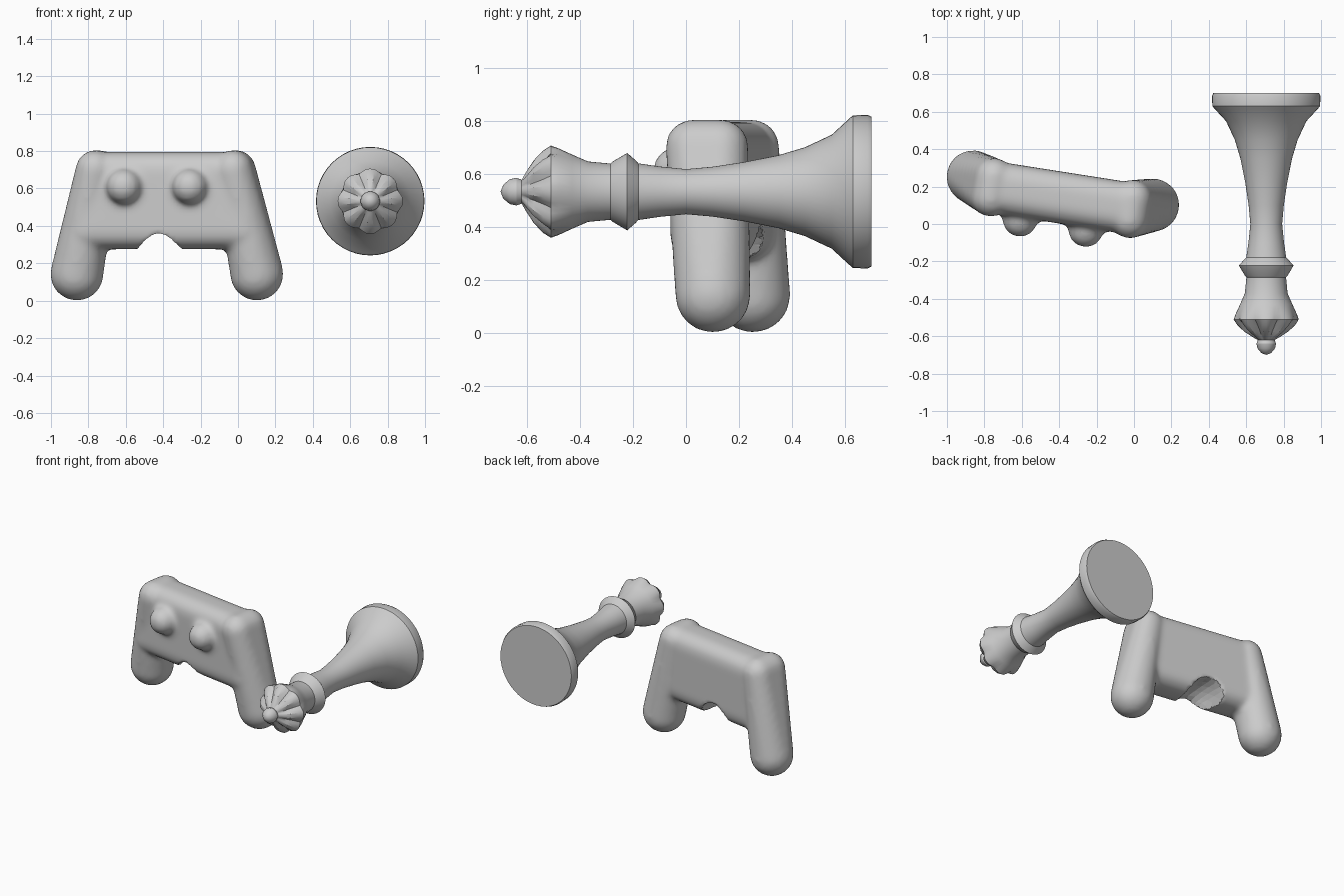
import bpy, bmesh
from math import sin, cos, pi, radians
from mathutils import Matrix, Vector

if "Cube" in bpy.data.objects:
    bpy.data.objects.remove(bpy.data.objects["Cube"])


def new_object(name, bm):
    me = bpy.data.meshes.new(name)
    bm.to_mesh(me)
    bm.free()
    ob = bpy.data.objects.new(name, me)
    bpy.context.collection.objects.link(ob)
    return ob


def add_hull(bm, balls):
    """Add the convex hull of several balls (x, y, z, radius) to bm."""
    part = bmesh.new()
    for x, y, z, r in balls:
        bmesh.ops.create_icosphere(part, subdivisions=3, radius=r,
                                   matrix=Matrix.Translation((x, y, z)))
    res = bmesh.ops.convex_hull(part, input=part.verts)
    junk = [g for g in res["geom_interior"] if isinstance(g, bmesh.types.BMVert)]
    bmesh.ops.delete(part, geom=junk, context='VERTS')
    me = bpy.data.meshes.new("tmp")
    part.to_mesh(me)
    part.free()
    bm.from_mesh(me)
    bpy.data.meshes.remove(me)


# Controller: body slab, two handles and two thumb sticks fused together
bm = bmesh.new()
add_hull(bm, [(s * x, -0.025 + t * 0.038, z, 0.1)
              for s in (-1, 1) for t in (-1, 1)
              for x, z in ((0.36, 0.695), (0.42, 0.375))])
for s in (-1, 1):
    add_hull(bm, [(s * 0.487, 0.012, 0.142, 0.143)]
             + [(s * 0.375, -0.028 + t * 0.055, 0.702, 0.103) for t in (-1, 1)])
    add_hull(bm, [(s * 0.178 - 0.025, -0.175, 0.61, 0.094)])
    add_hull(bm, [(s * 0.178 - 0.025, y, 0.61, 0.06) for y in (-0.16, -0.05)])
controller = new_object("game_controller", bm)
controller.location = (-0.382, 0.165, 0)
controller.rotation_euler.z = radians(-8.9)

# Worn hollow under the body
bm = bmesh.new()
bmesh.ops.create_icosphere(bm, subdivisions=3, radius=1)
cutter = new_object("hollow_cutter", bm)
cutter.location = (-0.415, 0.2, 0.255)
cutter.scale = (0.13, 0.25, 0.155)
cutter.hide_render = True
cutter.hide_viewport = False
cutter.display_type = 'WIRE'

rm = controller.modifiers.new("fuse", 'REMESH')
rm.mode = 'VOXEL'
rm.voxel_size = 0.017
cut = controller.modifiers.new("hollow", 'BOOLEAN')
cut.operation = 'DIFFERENCE'
cut.object = cutter
sm = controller.modifiers.new("soften", 'SMOOTH')
sm.factor = 0.5
sm.iterations = 8

# Chess queen lying on its side: (y, radius, flute depth)
PROFILE = [
    (0.70, 0.0, 0), (0.70, 0.283, 0), (0.685, 0.29, 0), (0.63, 0.288, 0),
    (0.615, 0.275, 0), (0.55, 0.215, 0), (0.45, 0.168, 0), (0.35, 0.138, 0),
    (0.22, 0.112, 0), (0.1, 0.094, 0), (0.0, 0.085, 0), (-0.1, 0.095, 0),
    (-0.18, 0.107, 0), (-0.19, 0.118, 0), (-0.222, 0.146, 0), (-0.278, 0.113, 0),
    (-0.285, 0.106, 0), (-0.37, 0.114, 0), (-0.43, 0.14, 0), (-0.48, 0.163, 0.02),
    (-0.51, 0.174, 0.10), (-0.54, 0.155, 0.22), (-0.575, 0.118, 0.28),
    (-0.605, 0.072, 0.2), (-0.62, 0.045, 0), (-0.64, 0.052, 0),
    (-0.665, 0.047, 0), (-0.69, 0.026, 0), (-0.70, 0.0, 0)]
SEG, LOBES = 48, 8
bm = bmesh.new()
rings = []
for y, r, d in PROFILE:
    if r == 0:
        rings.append([bm.verts.new((0, y, 0))] * SEG)
        continue
    ring = []
    for i in range(SEG):
        a = 2 * pi * i / SEG
        rr = r * (1 - d * (0.5 - 0.5 * cos(LOBES * a)) ** 2)
        ring.append(bm.verts.new((rr * cos(a), y, rr * sin(a))))
    rings.append(ring)
for a, b in zip(rings, rings[1:]):
    for i in range(SEG):
        j = (i + 1) % SEG
        bm.faces.new(list(dict.fromkeys((a[i], a[j], b[j], b[i]))))
bmesh.ops.recalc_face_normals(bm, faces=bm.faces)
queen = new_object("chess_queen", bm)
queen.location = (0.707, 0, 0.532)

# Smooth shading with crisp edges
bpy.ops.object.select_all(action='DESELECT')
for ob in (controller, queen):
    ob.select_set(True)
bpy.context.view_layer.objects.active = queen
bpy.ops.object.shade_smooth_by_angle(angle=radians(30))
for p in controller.data.polygons:
    p.use_smooth = True
rm.use_smooth_shade = True
